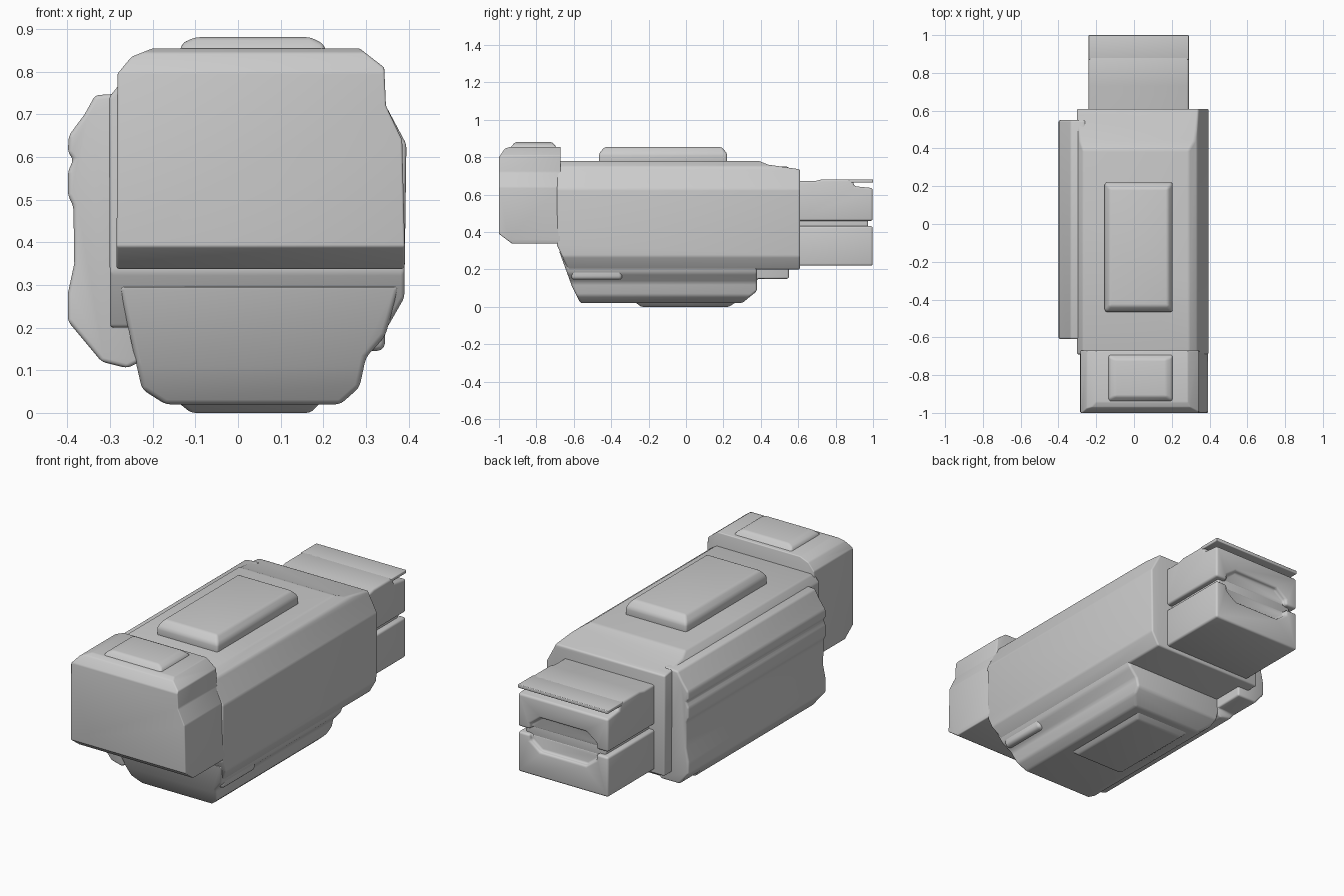
import bpy, bmesh
from mathutils import Vector

grey = bpy.data.materials.new("light grey")
grey.diffuse_color = (0.6, 0.6, 0.6, 1)


def activate(ob):
    bpy.ops.object.select_all(action='DESELECT')
    ob.select_set(True)
    bpy.context.view_layer.objects.active = ob


def prism(name, profile, plane, lo, hi):
    """Extrude a profile in the xz or yz plane along the remaining axis."""
    def place(p, t):
        return Vector((p[0], t, p[1])) if plane == 'xz' else Vector((t, p[0], p[1]))
    bm = bmesh.new()
    a = [bm.verts.new(place(p, lo)) for p in profile]
    b = [bm.verts.new(place(p, hi)) for p in profile]
    bm.faces.new(a)
    bm.faces.new(b[::-1])
    n = len(profile)
    for i in range(n):
        j = (i + 1) % n
        bm.faces.new((a[i], b[i], b[j], a[j]))
    bmesh.ops.recalc_face_normals(bm, faces=bm.faces)
    me = bpy.data.meshes.new(name)
    bm.to_mesh(me)
    bm.free()
    ob = bpy.data.objects.new(name, me)
    bpy.context.collection.objects.link(ob)
    me.materials.append(grey)
    return ob


def combine(ob, cutter, operation):
    activate(ob)
    m = ob.modifiers.new("cut", 'BOOLEAN')
    m.operation = operation
    m.solver = 'EXACT'
    m.object = cutter
    bpy.ops.object.modifier_apply(modifier=m.name)
    bpy.data.objects.remove(cutter, do_unlink=True)
    return ob


def finish(ob, width):
    activate(ob)
    m = ob.modifiers.new("round", 'BEVEL')
    m.width = width
    m.segments = 3
    m.limit_method = 'ANGLE'
    m.angle_limit = 0.35
    bpy.ops.object.modifier_apply(modifier=m.name)
    bpy.ops.object.shade_smooth_by_angle(angle=0.6)
    return ob


def two_way(name, front, side, width):
    """Solid whose front and side outlines both follow a profile."""
    ob = prism(name, front, 'xz', -1.2, 1.2)
    return finish(combine(ob, prism("cutter", side, 'yz', -1, 1), 'INTERSECT'), width)


def box(name, x0, x1, y0, y1, z0, z1, width):
    rect = [(x0, z0), (x1, z0), (x1, z1), (x0, z1)]
    return finish(prism(name, rect, 'xz', y0, y1), width)


# Main body with stepped right shoulder and sloping rear top
two_way("main_body",
        [(-0.30, 0.20), (0.35, 0.20), (0.39, 0.27), (0.395, 0.63),
         (0.347, 0.72), (0.335, 0.75), (0.29, 0.78), (-0.27, 0.78), (-0.303, 0.74)],
        [(-0.69, 0.33), (-0.63, 0.20), (0.61, 0.20), (0.61, 0.735),
         (0.44, 0.76), (0.39, 0.78), (-0.69, 0.78)], 0.015)

# Belly housing with slanted nose
two_way("belly_housing",
        [(-0.28, 0.30), (-0.24, 0.12), (-0.225, 0.055), (-0.17, 0.02), (0.24, 0.02),
         (0.285, 0.06), (0.30, 0.13), (0.345, 0.18), (0.38, 0.30)],
        [(-0.69, 0.33), (-0.61, 0.11), (-0.565, 0.02), (0.30, 0.02), (0.38, 0.085),
         (0.38, 0.30), (-0.60, 0.33)], 0.012)

# Raised pad under the belly
two_way("belly_pad",
        [(-0.16, 0.04), (-0.11, 0.0), (0.17, 0.0), (0.21, 0.04)],
        [(-0.29, 0.04), (-0.24, 0.0), (0.23, 0.0), (0.29, 0.04)], 0.01)

# Small lower bracket on the right front
box("lower_bracket", 0.2, 0.345, -0.615, -0.34, 0.145, 0.225, 0.02)

# Ribbed left side panel, with a raised rear lower edge
panel = prism("side_panel",
              [(-0.26, 0.75), (-0.335, 0.745), (-0.36, 0.70), (-0.397, 0.65),
               (-0.399, 0.61), (-0.386, 0.595), (-0.399, 0.565), (-0.399, 0.51),
               (-0.386, 0.485), (-0.384, 0.35), (-0.399, 0.28), (-0.399, 0.215),
               (-0.32, 0.12), (-0.26, 0.105), (-0.23, 0.12), (-0.23, 0.70)],
              'xz', -0.61, 0.55)
combine(panel, prism("cutter", [(0.38, 0.0), (0.7, 0.0), (0.7, 0.15), (0.38, 0.15)],
                     'yz', -1, 1), 'DIFFERENCE')
finish(panel, 0.012)

# Front block with chamfered lower lip
two_way("front_block",
        [(-0.285, 0.30), (0.385, 0.30), (0.392, 0.36), (0.385, 0.64), (0.347, 0.72),
         (0.343, 0.81), (0.285, 0.855), (-0.20, 0.855), (-0.25, 0.835), (-0.283, 0.795)],
        [(-1.0, 0.39), (-0.93, 0.338), (-0.67, 0.338), (-0.67, 0.86),
         (-0.93, 0.86), (-0.97, 0.845), (-1.0, 0.80)], 0.018)

# Low stepped cap on the front block
two_way("front_cap",
        [(-0.14, 0.84), (-0.13, 0.868), (-0.10, 0.881), (0.17, 0.881),
         (0.20, 0.866), (0.21, 0.84)],
        [(-0.95, 0.84), (-0.91, 0.885), (-0.72, 0.885), (-0.68, 0.84)], 0.01)

# Top plate
two_way("top_plate",
        [(-0.155, 0.76), (0.205, 0.76), (0.205, 0.82), (0.18, 0.855),
         (-0.13, 0.855), (-0.155, 0.82)],
        [(-0.465, 0.76), (0.22, 0.76), (0.22, 0.82), (0.19, 0.855),
         (-0.435, 0.855), (-0.465, 0.82)], 0.012)

# Rear blocks, each cut by a shallow eight-sided recess
recess = [(-0.17, 0.40), (-0.11, 0.355), (0.16, 0.355), (0.22, 0.40),
          (0.22, 0.49), (0.16, 0.535), (-0.11, 0.535), (-0.17, 0.49)]
sides = {"rear_lower_block": [(0.58, 0.22), (0.998, 0.22), (0.998, 0.432), (0.58, 0.432)],
         "rear_upper_block": [(0.58, 0.46), (0.998, 0.46), (0.998, 0.635), (0.90, 0.645),
                              (0.89, 0.682), (0.73, 0.682), (0.69, 0.672), (0.58, 0.672)]}
for name, side in sides.items():
    block = prism(name, side, 'yz', -0.24, 0.29)
    combine(block, prism("cutter", recess, 'xz', 0.975, 1.1), 'DIFFERENCE')
    finish(block, 0.014)
box("rear_web", -0.21, 0.26, 0.58, 0.974, 0.40, 0.50, 0.01)

# Thin overhanging lip above the upper rear block
box("rear_lip", -0.24, 0.29, 0.87, 1.0, 0.664, 0.682, 0.004)
